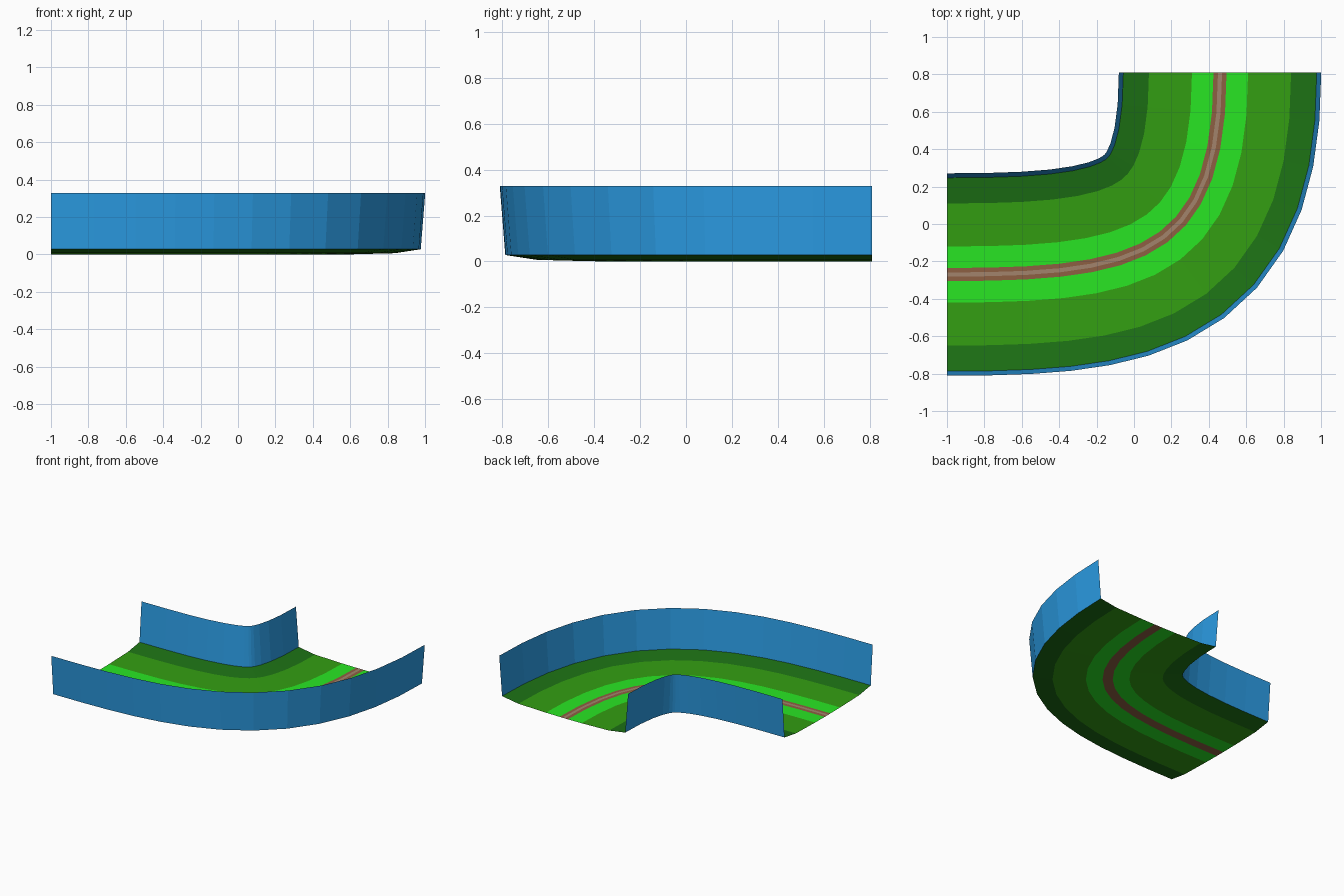
import bpy
from mathutils import Vector

if "Cube" in bpy.data.objects:
    bpy.data.objects.remove(bpy.data.objects["Cube"])

# Centre line of the bend: enters along +x, leaves along +y
P = [Vector(p) for p in ((-1, -0.27), (0, -0.27), (0.46, -0.19), (0.46, 0.81))]
SEGMENTS = 13


def path_frame(t):
    """Point on the centre line and its left-hand normal."""
    u = 1 - t
    pos = P[0]*u**3 + P[1]*3*u*u*t + P[2]*3*u*t*t + P[3]*t**3
    tan = (P[1]-P[0])*u*u + (P[2]-P[1])*2*u*t + (P[3]-P[2])*t*t
    tan.normalize()
    return pos, Vector((-tan.y, tan.x))


def material(name, rgb):
    mat = bpy.data.materials.new(name)
    mat.diffuse_color = (*rgb, 1)
    mat.use_nodes = True
    mat.node_tree.nodes["Principled BSDF"].inputs["Base Color"].default_value = mat.diffuse_color
    return mat


def sweep(name, profile, mat):
    """Sweep a (left offset, height) profile along the bend, flat shaded."""
    verts, faces = [], []
    n = len(profile)
    for i in range(SEGMENTS + 1):
        pos, normal = path_frame(i / SEGMENTS)
        for off, z in profile:
            p = pos + normal * off
            verts.append((p.x, p.y, z))
    for i in range(SEGMENTS):
        for j in range(n - 1):
            a, b = i*n + j, (i + 1)*n + j
            faces.append((a, b, b + 1, a + 1))
    mesh = bpy.data.meshes.new(name)
    mesh.from_pydata(verts, [], faces)
    mesh.materials.append(mat)
    obj = bpy.data.objects.new(name, mesh)
    bpy.context.collection.objects.link(obj)
    return obj


red = material("red_brown", (0.27, 0.115, 0.055))
pale = material("pale_brown", (0.36, 0.23, 0.15))
bright = material("bright_green", (0.022, 0.79, 0.017))
mid = material("mid_green", (0.033, 0.34, 0.006))
dark = material("dark_green", (0.012, 0.165, 0.007))
blue = material("blue", (0.025, 0.34, 0.79))

# Middle stripe and its thin worn line
sweep("centre_stripe", [(-0.035, 0), (0.035, 0)], red)
sweep("centre_line", [(-0.011, 0.001), (0.011, 0.001)], pale)

# Floor bands and side walls, mirrored about the centre line
bands = [
    ("inner_band", [(0.035, 0), (0.15, 0.001)], bright),
    ("middle_band", [(0.15, 0.001), (0.38, 0.007)], mid),
    ("edge_band", [(0.38, 0.007), (0.517, 0.028)], dark),
    ("side_wall", [(0.517, 0.028), (0.541, 0.328)], blue),
]
for name, prof, mat in bands:
    sweep(name + "_left", prof, mat)
    sweep(name + "_right", [(-o, z) for o, z in reversed(prof)], mat)
